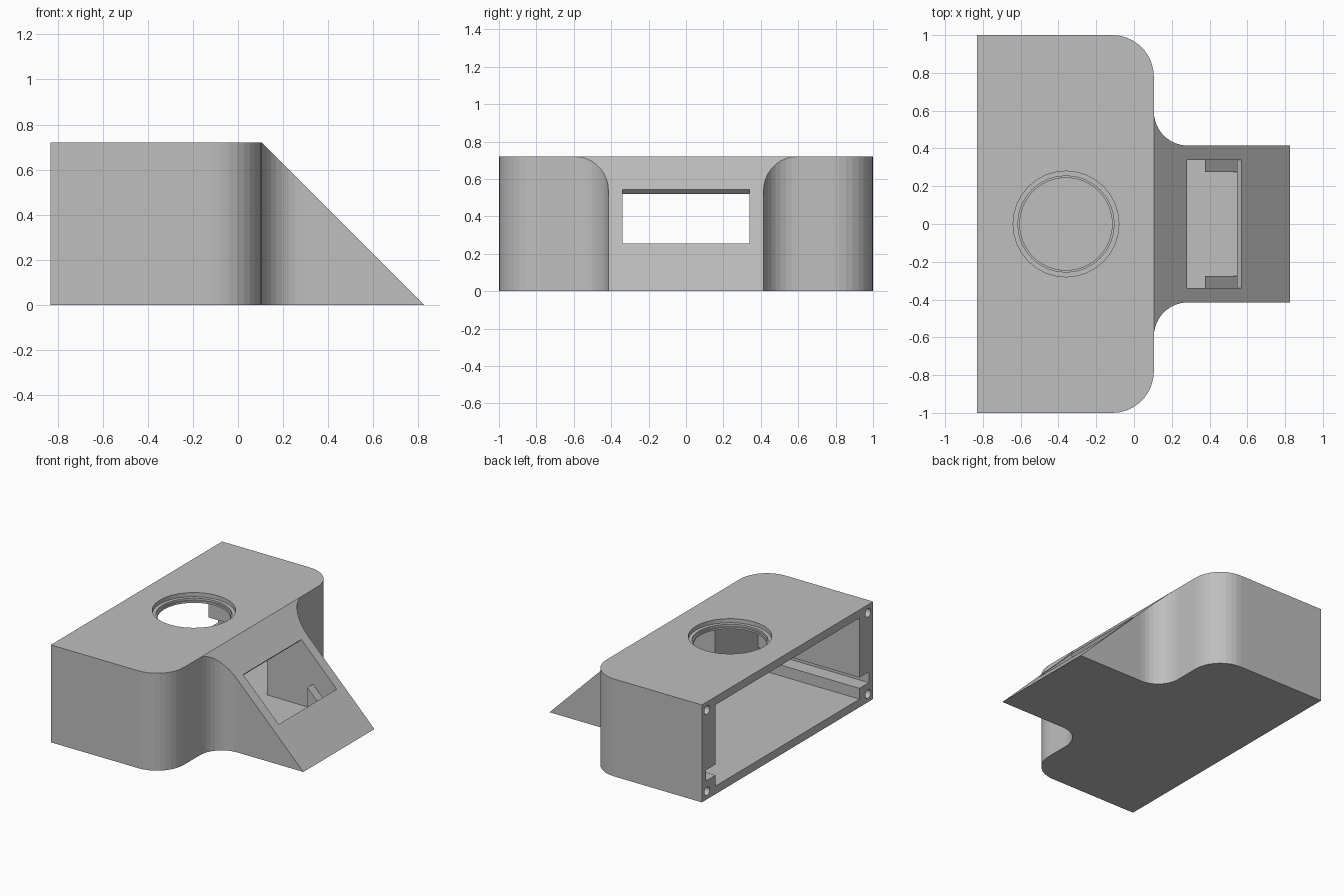
import bpy, bmesh, math
from mathutils import Vector

cube = bpy.data.objects.get("Cube")
if cube:
    bpy.data.objects.remove(cube, do_unlink=True)

grey = bpy.data.materials.new("plain grey")
grey.use_nodes = True
colour = (0.52, 0.52, 0.52, 1)
grey.diffuse_color = colour
grey.node_tree.nodes["Principled BSDF"].inputs["Base Color"].default_value = colour

HEIGHT, BACK, TIP, WALL = 0.72, -0.83, 0.825, 0.06


def make(name, bm):
    bmesh.ops.recalc_face_normals(bm, faces=bm.faces)
    mesh = bpy.data.meshes.new(name)
    bm.to_mesh(mesh)
    bm.free()
    mesh.materials.append(grey)
    ob = bpy.data.objects.new(name, mesh)
    bpy.context.collection.objects.link(ob)
    return ob


def prism(points, offset):
    """Extrude a closed 3D outline along an offset."""
    bm = bmesh.new()
    face = bm.faces.new([bm.verts.new(p) for p in points])
    ext = bmesh.ops.extrude_face_region(bm, geom=[face])
    verts = [v for v in ext["geom"] if isinstance(v, bmesh.types.BMVert)]
    bmesh.ops.translate(bm, verts=verts, vec=offset)
    return bm


def side_prism(name, profile, y0, y1):
    """Extrude an x-z profile from y0 to y1."""
    return make(name, prism([(x, y0, z) for x, z in profile], (0, y1 - y0, 0)))


def box(name, x0, x1, y0, y1, z0, z1):
    return side_prism(name, [(x0, z0), (x1, z0), (x1, z1), (x0, z1)], y0, y1)


def disc(name, centre, radius, offset, sides):
    """Cylinder along z or x, starting at centre."""
    along_x = offset[0] != 0
    pts = []
    for i in range(sides):
        a = math.tau * i / sides
        u, v = radius * math.cos(a), radius * math.sin(a)
        pts.append(Vector(centre) + Vector((0, u, v) if along_x else (u, v, 0)))
    return make(name, prism(pts, offset))


def arc(cx, cy, r, start, end, steps=9):
    out = []
    for i in range(steps + 1):
        a = math.radians(start + (end - start) * i / steps)
        out.append((cx + r * math.cos(a), cy + r * math.sin(a)))
    return out


def cut(target, cutter):
    mod = target.modifiers.new("cut", "BOOLEAN")
    mod.operation, mod.solver, mod.object = "DIFFERENCE", "EXACT", cutter
    bpy.context.view_layer.objects.active = target
    bpy.ops.object.modifier_apply(modifier=mod.name)
    bpy.data.objects.remove(cutter, do_unlink=True)


# Housing: T-shaped plan with rounded shoulders and a sloping nose
half = [(BACK, -1)]
half += arc(-0.115, -0.78, 0.22, -90, 0)
half += arc(0.285, -0.595, 0.18, 180, 90)
half += [(TIP, -0.415)]
plan = half + [(x, -y) for x, y in reversed(half)]
bm = prism([(x, y, 0) for x, y in plan], (0, 0, HEIGHT))
bmesh.ops.bisect_plane(bm, geom=bm.verts[:] + bm.edges[:] + bm.faces[:], dist=1e-5,
                       plane_co=(TIP, 0, 0), plane_no=(1, 0, 1), clear_outer=True)
bmesh.ops.remove_doubles(bm, verts=bm.verts, dist=1e-4)
bmesh.ops.holes_fill(bm, edges=[e for e in bm.edges if e.is_boundary])
housing = make("housing", bm)

# Main cavity, open at the back, with a slot along each end wall
roof = HEIGHT - WALL
cut(housing, box("main_cavity", BACK - 0.1, 0, -0.84, 0.84, WALL, roof))
for s in (-1, 1):
    cut(housing, box("slot", BACK - 0.1, -0.002, *sorted((s * 0.8, s * 0.95)), 0.14, 0.22))

# Nose cavity and the window through its slope
inner = TIP - 0.05
cut(housing, side_prism("nose_cavity", [(-0.05, WALL), (inner - WALL, WALL),
                                        (inner - roof, roof), (-0.05, roof)], -0.34, 0.34))
hi, lo, d, o = Vector((0.28, 0.545)), Vector((0.57, 0.255)), Vector((0.03, 0.03)), Vector((0.1, 0.1))
cut(housing, side_prism("window", [hi - d, lo - d, lo + o, hi + o], -0.339, 0.339))

# Stepped round opening in the roof
for radius, bottom in ((0.28, 0.69), (0.255, 0.675), (0.245, 0.6)):
    cut(housing, disc("round_opening", (-0.36, 0, bottom), radius, (0, 0, 0.2), 32))

# Screw holes in the back corners
for y in (-0.94, 0.94):
    for z in (WALL, roof):
        cut(housing, disc("screw_hole", (BACK - 0.05, y, z), 0.032, (0.2, 0, 0), 16))

# Sloped support ribs inside the nose
for s, side in ((-1, "right"), (1, "left")):
    side_prism("support_rib_" + side, [(0.375, 0.05), (0.375, 0.24), (0.545, 0.07), (0.565, 0.05)],
               *sorted((s * 0.275, s * 0.35)))
